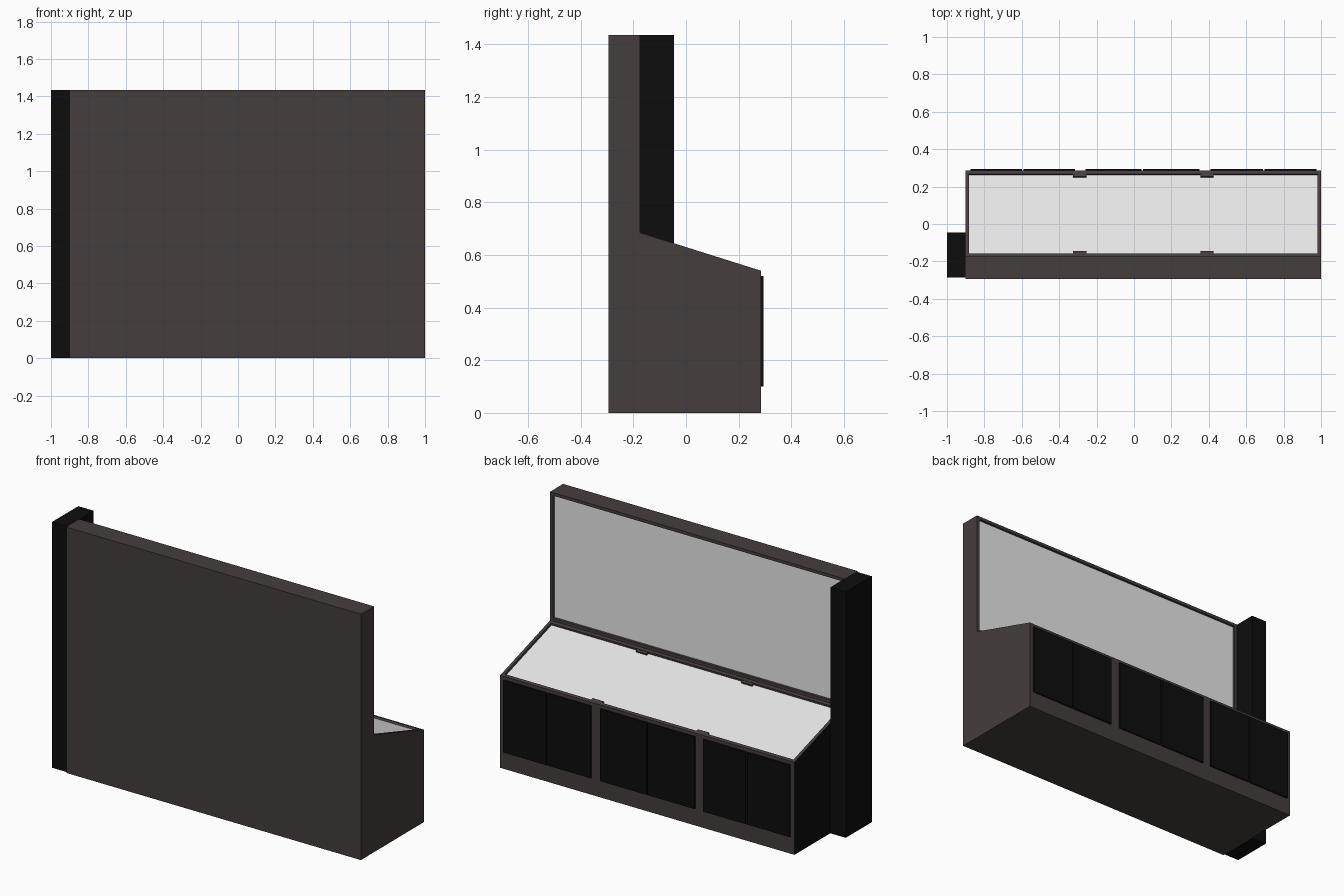
import bpy
import bmesh
from mathutils import Vector

cube = bpy.data.objects.get("Cube")
if cube:
    bpy.data.objects.remove(cube, do_unlink=True)


def material(name, rgb):
    mat = bpy.data.materials.new(name)
    mat.use_nodes = True
    mat.diffuse_color = (*rgb, 1)
    mat.node_tree.nodes["Principled BSDF"].inputs["Base Color"].default_value = (*rgb, 1)
    return mat


brown = material("dark brown", (0.06, 0.047, 0.047))
black = material("black", (0.004, 0.004, 0.004))
white = material("panel white", (0.8, 0.8, 0.8))


def add_object(name, bm, mats):
    bmesh.ops.recalc_face_normals(bm, faces=bm.faces)
    mesh = bpy.data.meshes.new(name)
    bm.to_mesh(mesh)
    bm.free()
    for mat in mats:
        mesh.materials.append(mat)
    obj = bpy.data.objects.new(name, mesh)
    bpy.context.collection.objects.link(obj)
    return obj


def box(name, low, high, mat):
    bm = bmesh.new()
    bmesh.ops.create_cube(bm, size=1)
    low, high = Vector(low), Vector(high)
    for v in bm.verts:
        v.co = (low + high) / 2 + v.co * (high - low)
    return add_object(name, bm, [mat])


LEFT, RIGHT = 1.0, -0.9
FRONT, WALL, BACK = -0.295, -0.175, 0.285
DESK_LOW, DESK_HIGH, TOP = 0.54, 0.685, 1.435

# Cabinet and upright wall: one side profile pulled across the width
profile = [(FRONT, 0), (BACK, 0), (BACK, DESK_LOW),
           (WALL, DESK_HIGH), (WALL, TOP), (FRONT, TOP)]
bm = bmesh.new()
side = bm.faces.new([bm.verts.new((RIGHT, y, z)) for y, z in profile])
pulled = bmesh.ops.extrude_face_region(bm, geom=[side])["geom"]
bmesh.ops.translate(bm, vec=(LEFT - RIGHT, 0, 0),
                    verts=[g for g in pulled if isinstance(g, bmesh.types.BMVert)])
bmesh.ops.recalc_face_normals(bm, faces=bm.faces)

# Recessed white panels in the wall and the sloping desk, black right side
panels = []
for face in bm.faces:
    centre = face.calc_center_median()
    if face.normal.x < -0.9:
        face.material_index = 1
    elif face.normal.y > 0.1 and centre.z > DESK_LOW:
        panels.append(face)
for face in panels:
    bmesh.ops.inset_individual(bm, faces=[face], thickness=0.025)
    bmesh.ops.inset_individual(bm, faces=[face], thickness=0.002, depth=-0.012)
    face.material_index = 2
add_object("cabinet_and_wall", bm, [brown, black, white])

# Side pillar
box("side_pillar", (-1, -0.285, 0), (RIGHT, -0.045, TOP), black)

# Cabinet doors in three pairs
for i, (start, end) in enumerate([(-0.875, -0.315), (-0.26, 0.35), (0.41, 0.975)]):
    middle = (start + end) / 2
    for j, (x0, x1) in enumerate([(start, middle - 0.004), (middle + 0.004, end)]):
        box(f"door_{i + 1}_{j + 1}", (x0, BACK - 0.002, 0.1), (x1, 0.295, 0.52), black)

# Small tabs holding the desk panel at its upper and lower edges
slope = (DESK_LOW - DESK_HIGH) / (BACK - WALL)
for i, x in enumerate((-0.29, 0.39)):
    for edge, y in (("upper", -0.151), ("lower", 0.261)):
        z = DESK_HIGH + slope * (y - WALL)
        tab = box(f"desk_tab_{edge}_{i + 1}", (-0.035, -0.008, -0.014), (0.035, 0.008, -0.002), brown)
        tab.location = (x, y, z)
        tab.rotation_euler.x = Vector((1, 0)).angle_signed(Vector((1, -slope)))
        tab.rotation_euler.x = -abs(tab.rotation_euler.x)
